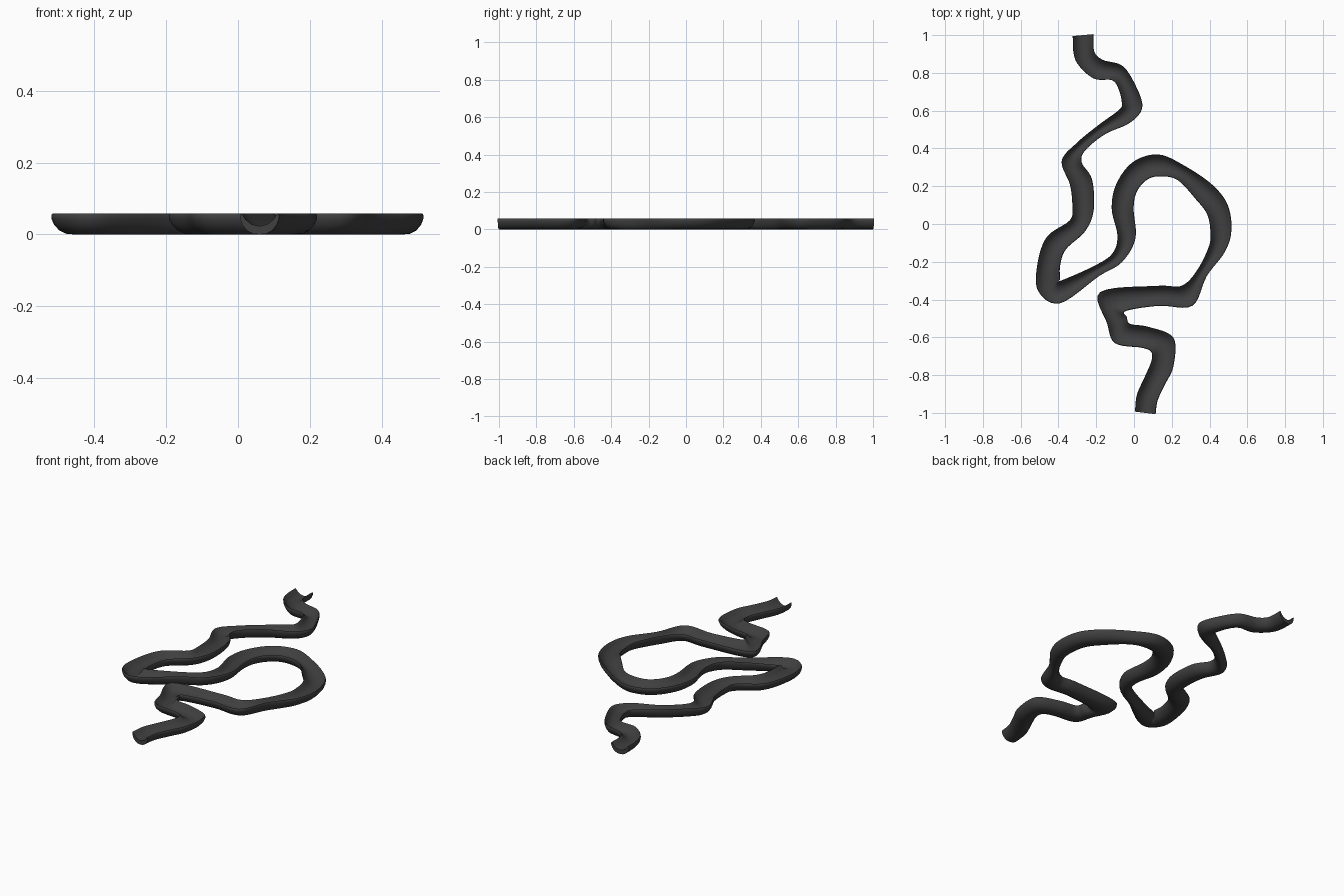
import bpy
import bmesh
from mathutils import Vector

default_cube = bpy.data.objects.get("Cube")
if default_cube:
    bpy.data.objects.remove(default_cube, do_unlink=True)

# Flat dark grey for the whole channel
grey = bpy.data.materials.new("dark grey")
grey.use_nodes = True
grey.diffuse_color = (0.05, 0.05, 0.05, 1)
grey.node_tree.nodes["Principled BSDF"].inputs["Base Color"].default_value = grey.diffuse_color

# Winding centre line: x, y, half width, in hundredths of a unit
STATIONS = [
    (-27, 100, 5.5), (-26, 89, 5.5), (-19, 82, 5.5), (-9, 80, 4.7), (-4, 73, 4.5),
    (-1, 63, 5.5), (-5, 57, 4.5), (-17, 50, 3), (-28, 41, 3), (-33, 33, 5.3),
    (-28, 22, 6), (-27, 8, 5.7), (-30, -1, 5), (-41, -10, 6), (-45, -21, 6),
    (-45, -32, 6.7), (-39, -36, 6), (-20, -25, 3), (-9, -18, 3.4), (-4, -7, 4.8),
    (-6, 8, 5.8), (-4, 19, 5.8), (3, 28, 6), (13, 31, 5.8), (25, 27, 4.2),
    (37, 17, 5.8), (44, 8, 6), (46, -3, 5.6), (44, -13, 4.5), (36, -26, 3),
    (28, -38, 6), (13, -38, 5.3), (-11, -41, 8.5), (-9, -51, 5.5), (-6, -58, 6.5),
    (6, -60, 5.8), (15, -64, 7), (15, -74, 6), (11, -83, 5.7), (7, -92, 5.7),
    (6, -100, 5.5),
]
STEPS = 6

# Half of the trough section from the bottom, round the rim, to the inner floor:
# sideways fraction of the half width, and height
HALF_SECTION = [(0, 0), (0.35, 0.002), (0.65, 0.011), (0.88, 0.027), (0.99, 0.043),
                (1, 0.053), (0.95, 0.058), (0.86, 0.054), (0.7, 0.041), (0.4, 0.028),
                (0, 0.023)]
SECTION = HALF_SECTION + [(-s, z) for s, z in HALF_SECTION[-2:0:-1]]


def build_rails(stations):
    """Offset the centre line to both banks, square to the local direction."""
    centres = [Vector((x, y)) / 100 for x, y, _ in stations]
    left, right = [], []
    last = len(centres) - 1
    for i, centre in enumerate(centres):
        arrive = (centre - centres[max(i - 1, 0)]).normalized()
        leave = (centres[min(i + 1, last)] - centre).normalized()
        along = (arrive + leave).normalized()
        across = Vector((-along.y, along.x)) * stations[i][2] / 100
        left.append(centre + across)
        right.append(centre - across)
    return left, right


def smooth_path(points):
    """Pass a rounded path through all the points."""
    padded = [points[0]] + points + [points[-1]]
    path = []
    for a, b, c, d in zip(padded, padded[1:], padded[2:], padded[3:]):
        for k in range(STEPS):
            t = k / STEPS
            path.append(b + 0.5 * t * ((c - a) + t * ((2 * a - 5 * b + 4 * c - d)
                                                     + t * (3 * b - a - 3 * c + d))))
    path.append(points[-1])
    return path


# Winding channel: sweep the section between the two banks
bm = bmesh.new()
left_bank, right_bank = [smooth_path(rail) for rail in build_rails(STATIONS)]
rings = []
for left, right in zip(left_bank, right_bank):
    middle, side = (left + right) / 2, (left - right) / 2
    rings.append([bm.verts.new((*(middle + side * s), z)) for s, z in SECTION])

count = len(SECTION)
for ring, following in zip(rings, rings[1:]):
    for j in range(count):
        k = (j + 1) % count
        bm.faces.new((ring[j], ring[k], following[k], following[j]))

# Crescent ends, closed by strips between the outside and the inside
top = len(HALF_SECTION) - 1
for ring in (rings[0], rings[-1]):
    for j in range(top):
        for pair in ((j, j + 1), (-j, -j - 1)):
            a, b = pair
            c, d = (top - j - 1, top - j) if a >= 0 and b > 0 else (j + 1 - top, j - top)
            if j < top // 2:
                corners = list(dict.fromkeys((ring[a], ring[b], ring[c], ring[d])))
                if len(corners) > 2:
                    bm.faces.new(corners)
bmesh.ops.recalc_face_normals(bm, faces=bm.faces)

mesh = bpy.data.meshes.new("winding_channel")
bm.to_mesh(mesh)
bm.free()
mesh.materials.append(grey)
channel = bpy.data.objects.new("winding_channel", mesh)
bpy.context.collection.objects.link(channel)

# Smooth banks with crisp ends
bpy.ops.object.select_all(action="DESELECT")
channel.select_set(True)
bpy.context.view_layer.objects.active = channel
bpy.ops.object.shade_smooth_by_angle(angle=0.9)
